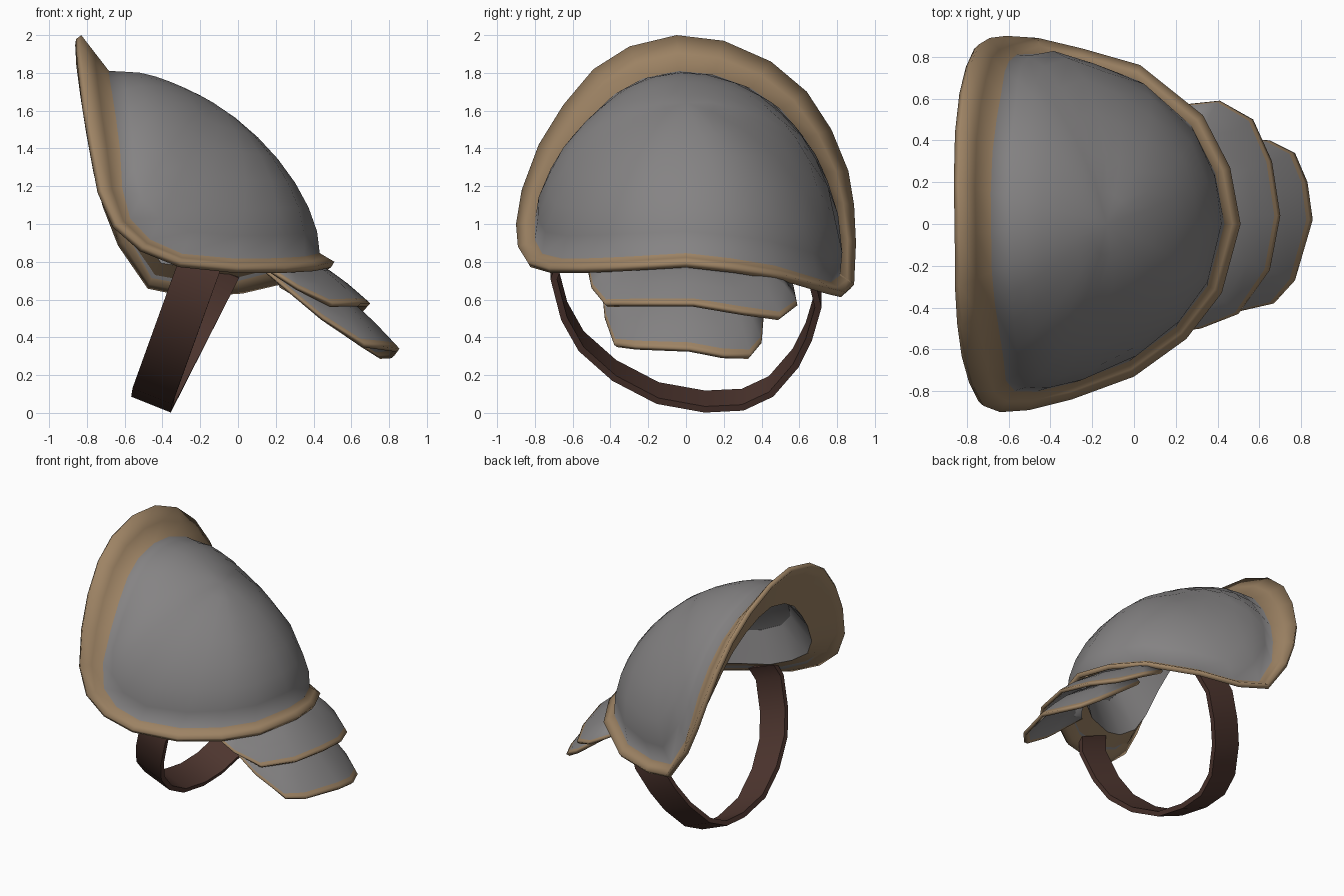
import bpy, math
from mathutils import Vector as V

if "Cube" in bpy.data.objects:
    bpy.data.objects.remove(bpy.data.objects["Cube"])


def mat(name, rgb):
    m = bpy.data.materials.new(name)
    m.diffuse_color = (*rgb, 1)
    m.use_nodes = True
    m.node_tree.nodes["Principled BSDF"].inputs["Base Color"].default_value = m.diffuse_color
    return m


STEEL = mat("grey steel", (0.235, 0.228, 0.23))
TRIM = mat("tan trim", (0.34, 0.228, 0.128))
LEATHER = mat("dark leather", (0.075, 0.036, 0.028))


def sheet(name, rows, mats, thick, trim_rows=0, closed=False, pole=None, offset=-1, angle=50):
    """Loft rows of points into a shell; the first trim_rows bands use material 0."""
    n = len(rows[0])
    verts = [tuple(p) for r in rows for p in r]
    faces, idx = [], []
    segs = n if closed else n - 1
    for r in range(len(rows) - 1):
        for k in range(segs):
            j = (k + 1) % n
            faces.append((r * n + k, r * n + j, (r + 1) * n + j, (r + 1) * n + k))
            idx.append(0 if r < trim_rows or len(mats) == 1 else 1)
    if pole is not None:
        verts.append(tuple(pole))
        base = (len(rows) - 1) * n
        for k in range(segs):
            faces.append((base + k, base + (k + 1) % n, len(verts) - 1))
            idx.append(len(mats) - 1)
    me = bpy.data.meshes.new(name)
    me.from_pydata(verts, [], faces)
    for m in mats:
        me.materials.append(m)
    for f, i in zip(me.polygons, idx):
        f.material_index = i
    me.update()
    ob = bpy.data.objects.new(name, me)
    bpy.context.collection.objects.link(ob)
    bpy.ops.object.select_all(action="DESELECT")
    ob.select_set(True)
    bpy.context.view_layer.objects.active = ob
    if thick:
        s = ob.modifiers.new("thickness", "SOLIDIFY")
        s.thickness, s.offset = thick, offset
        bpy.ops.object.modifier_apply(modifier="thickness")
    bpy.ops.object.shade_smooth_by_angle(angle=math.radians(angle))
    return ob


# Outer edge of the shoulder shell: collar top, front side, arm side, back side
edge = [V(p) for p in (
    (-.83, -.05, 2.0), (-.83, -.3, 1.94), (-.82, -.49, 1.82), (-.80, -.65, 1.63),
    (-.765, -.78, 1.42), (-.72, -.87, 1.18), (-.64, -.9, 1.0), (-.5, -.89, .88),
    (-.3, -.84, .80), (0, -.73, .77), (.25, -.55, .77), (.42, -.33, .78),
    (.51, 0, .80), (.46, .27, .77), (.33, .52, .73), (.03, .76, .66),
    (-.25, .84, .64), (-.46, .89, .68), (-.61, .9, .9), (-.69, .89, 1.1),
    (-.74, .86, 1.28), (-.78, .77, 1.5), (-.81, .64, 1.7), (-.83, .45, 1.86),
    (-.835, .2, 1.97))]

# Inner edge of the trim band, and the lip of the trim folded underneath
inner, lip = [], []
for p in edge:
    h = min(max((p.z - .8) / 1.2, 0), 1)
    q = p + (V((-.25, 0, 1.25)) - p).normalized() * (.09 + .15 * h)
    q.x += .05 * math.sin(math.pi * h)
    inner.append(q)
    d = (V((min(p.x + .3, -.2), 0, 1.2)) - p).normalized()
    lip.append(p + d * (.24 + .07 * h) + V((.03 * h, 0, -.03 * h)))

# Dome follows a soft super-ellipsoid between the trim and its crown
C, R, P, Q = V((-.5, 0, .85)), V((.97, .89, .925)), 1.58, 1.8
crown = V((-.15, 0, 1.6))


def norm(d):
    r = (abs(d.y) ** Q + abs(d.z) ** Q) ** (1 / Q)
    return (abs(d.x) ** P + r ** P) ** (1 / P)


def unit(p):
    return V([(p[i] - C[i]) / R[i] for i in range(3)])


def dome_point(b, t):
    d0, d1 = unit(b), unit(crown)
    q = (d0 / norm(d0)).lerp(d1 / norm(d1), t)
    fall = 1.6 + 1.6 * max(b.z - .9, 0)
    q *= (1 + (norm(d0) - 1) * (1 - t) ** fall) / norm(q)
    return V([C[i] + q[i] * R[i] for i in range(3)])


rows = [edge, [a.lerp(b, .5) for a, b in zip(edge, inner)]]
rows += [[dome_point(b, t) for b in inner] for t in (0, .14, .28, .42, .56, .7, .85)]
sheet("shoulder_shell", rows, [TRIM, STEEL], .035, 2, True, dome_point(crown, 1), angle=100)

# Trim folded under the edge, returning to the inside of the dome
rows = [[a.lerp(b, .06) for a, b in zip(edge, lip)], [a.lerp(b, .5) for a, b in zip(edge, lip)], lip]
rows += [[C + (dome_point(b, .32) - C) * .96 for b in inner]]
sheet("inner_trim", rows, [TRIM, STEEL], .012, 2, True)


# Overlapping arm plates below the shell
def arm_plate(name, loop, apex, bulge):
    apex = V(apex)
    rows = []
    for t in (0, .03, .06, .25, .45, .65):
        row = []
        for p in loop:
            q = V(p).lerp(apex, t)
            q.y = p[1] + (apex.y - p[1]) * t ** 1.5
            q.z += bulge * math.sin(math.pi * t)
            row.append(q)
        rows.append(row)
    sheet(name, rows, [TRIM, STEEL], .025, 2, angle=95)


arm_plate("upper_arm_plate", (
    (.1, -.53, .8), (.32, -.5, .66), (.5, -.43, .575), (.65, -.22, .58), (.70, .04, .58),
    (.66, .3, .535), (.57, .5, .505), (.41, .59, .57), (.22, .57, .67)), (.22, .04, .86), .05)
arm_plate("lower_arm_plate", (
    (.1, -.46, .79), (.45, -.43, .5), (.67, -.38, .36), (.77, -.27, .35), (.855, .02, .34),
    (.83, .2, .305), (.77, .34, .30), (.65, .4, .37), (.3, .42, .62)), (.34, .02, .76), .045)

# Leather strap looping under the arm
path = [(-.66, .85), (-.70, .75), (-.645, .54), (-.555, .38), (-.38, .225), (-.15, .105), (.1, .06),
        (.3, .07), (.45, .14), (.58, .29), (.65, .43), (.70, .6), (.66, .76)]
half = V((.105, 0, -.042))
mid = [V((-.485 + .36 * z + (.15 * z if y > 0 else 0), y, z)) for y, z in path]
sheet("strap", [[p - half for p in mid], [p + half for p in mid]], [LEATHER], .035, offset=0)
